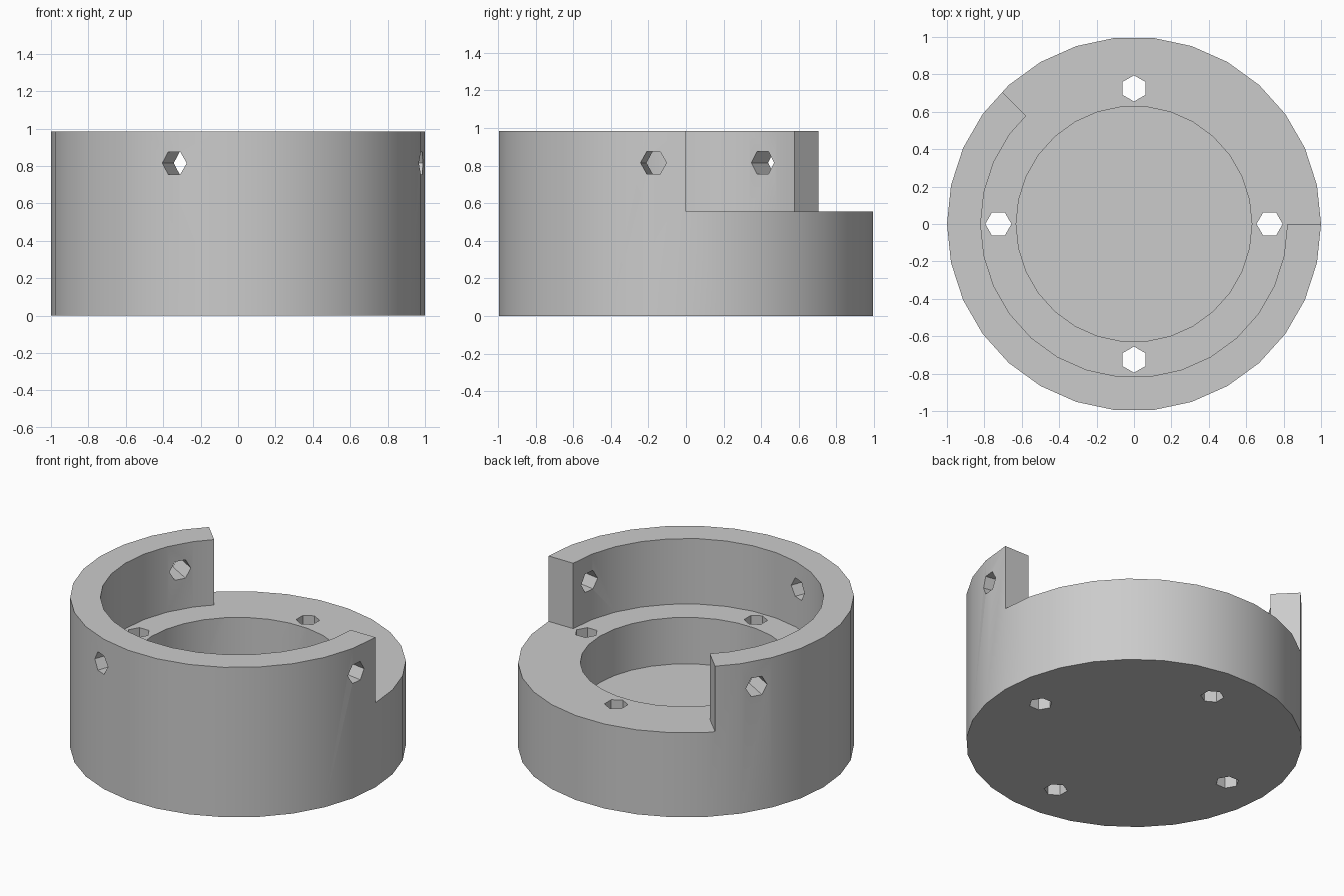
import bpy
from math import radians, cos, sin, pi
from mathutils import Matrix, Vector

cube = bpy.data.objects.get("Cube")
if cube:
    bpy.data.objects.remove(cube, do_unlink=True)

SIDES = 30
HEIGHT, LEDGE, FLOOR = 0.985, 0.555, 0.25
OUTER, WALL_INNER, RECESS = 1.0, 0.82, 0.63
HOLE = 0.07

grey = bpy.data.materials.new("plain grey")
grey.use_nodes = True
grey.diffuse_color = (0.6, 0.6, 0.6, 1)
grey.node_tree.nodes["Principled BSDF"].inputs["Base Color"].default_value = (0.6, 0.6, 0.6, 1)


def prism(name, outline, low, high, matrix=Matrix()):
    """Extrude a counter-clockwise outline between two heights."""
    n = len(outline)
    verts = [matrix @ Vector((x, y, z)) for z in (low, high) for x, y in outline]
    faces = [tuple(reversed(range(n))), tuple(range(n, 2 * n))]
    faces += [(i, (i + 1) % n, n + (i + 1) % n, n + i) for i in range(n)]
    mesh = bpy.data.meshes.new(name)
    mesh.from_pydata(verts, [], faces)
    mesh.materials.append(grey)
    obj = bpy.data.objects.new(name, mesh)
    bpy.context.collection.objects.link(obj)
    return obj


def ngon(radius, sides):
    return [(radius * cos(2 * pi * i / sides), radius * sin(2 * pi * i / sides))
            for i in range(sides)]


# Solid round body
body = prism("round_housing", ngon(OUTER, SIDES), 0, HEIGHT)

# Opening in the upper wall, then the bore and the central recess
cutters = [
    prism("wall_opening", [(0, 0), (2, 0), (2, 2), (-2, 2)], LEDGE, 2),
    prism("wall_bore", ngon(WALL_INNER, SIDES), LEDGE, 2),
    prism("central_recess", ngon(RECESS, SIDES), FLOOR, 2),
]

# Four vertical screw holes through the ledge
for k in range(4):
    turn = Matrix.Rotation(k * pi / 2, 4, "Z") @ Matrix.Translation((0.725, 0, 0))
    cutters.append(prism("vertical_hole", ngon(HOLE, 6), -1, 2, turn))

# Three radial screw holes through the upper wall
for angle in (150, 250, 350):
    turn = (Matrix.Rotation(radians(angle), 4, "Z") @ Matrix.Translation((0, 0, 0.815))
            @ Matrix.Rotation(pi / 2, 4, "Y") @ Matrix.Rotation(pi / 2, 4, "Z"))
    cutters.append(prism("radial_hole", ngon(HOLE, 6), 0.5, 1.3, turn))

bpy.ops.object.select_all(action="DESELECT")
bpy.context.view_layer.objects.active = body
body.select_set(True)
for cutter in cutters:
    cut = body.modifiers.new(cutter.name, "BOOLEAN")
    cut.operation = "DIFFERENCE"
    cut.solver = "EXACT"
    cut.object = cutter
    bpy.ops.object.modifier_apply(modifier=cut.name)
    bpy.data.objects.remove(cutter, do_unlink=True)

bpy.ops.object.shade_smooth_by_angle(angle=radians(30))
